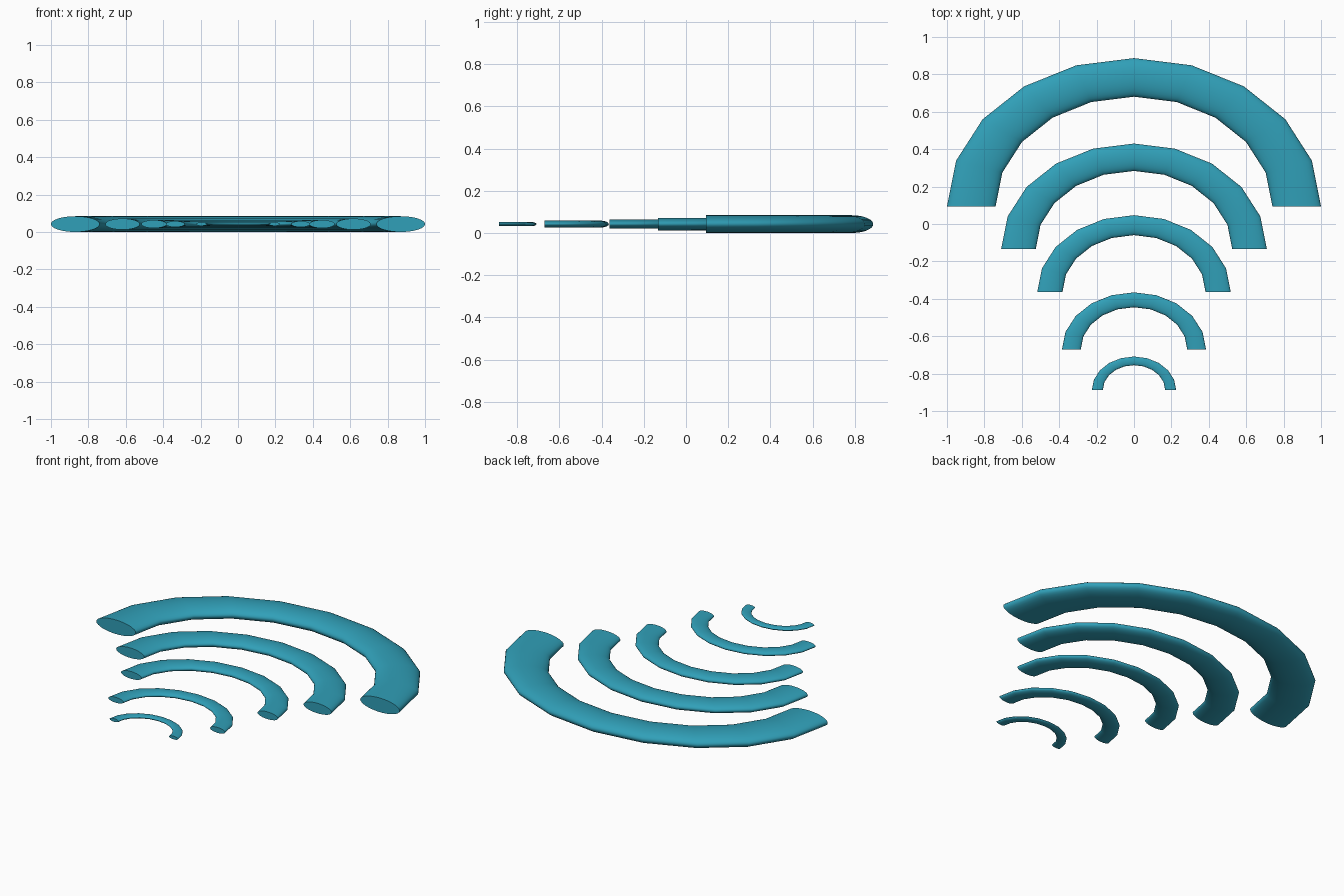
import bpy, bmesh, math

if "Cube" in bpy.data.objects:
    bpy.data.objects.remove(bpy.data.objects["Cube"])

teal = bpy.data.materials.new("teal")
teal.diffuse_color = (0.03, 0.35, 0.48, 1)
teal.use_nodes = True
teal.node_tree.nodes["Principled BSDF"].inputs["Base Color"].default_value = teal.diffuse_color

HALF_HEIGHT = 0.042   # of the largest arch, for an outer radius of 1
SQUASH = 0.793        # y radius relative to x radius
SEGMENTS, SIDES = 10, 32


def half_ring(name, radius, base_y):
    """Flattened half torus with closed ends, lying on its side."""
    bm = bmesh.new()
    rings = []
    for i in range(SEGMENTS + 1):
        a = math.pi * i / SEGMENTS
        ring = []
        for j in range(SIDES):
            b = 2 * math.pi * j / SIDES
            r = 0.87 + 0.13 * math.cos(b)
            ring.append(bm.verts.new((
                radius * r * math.cos(a),
                base_y + radius * SQUASH * r * math.sin(a),
                HALF_HEIGHT + radius * HALF_HEIGHT * math.sin(b))))
        rings.append(ring)
    for r0, r1 in zip(rings, rings[1:]):
        for j in range(SIDES):
            k = (j + 1) % SIDES
            bm.faces.new((r0[j], r0[k], r1[k], r1[j]))
    # flat end caps
    bm.faces.new(rings[0])
    bm.faces.new(rings[-1])
    bmesh.ops.recalc_face_normals(bm, faces=bm.faces)
    mesh = bpy.data.meshes.new(name)
    bm.to_mesh(mesh)
    bm.free()
    mesh.materials.append(teal)
    obj = bpy.data.objects.new(name, mesh)
    bpy.context.collection.objects.link(obj)
    bpy.ops.object.select_all(action='DESELECT')
    obj.select_set(True)
    bpy.context.view_layer.objects.active = obj
    bpy.ops.object.shade_smooth_by_angle(angle=math.radians(40))


# Five arches, largest at the back
for name, radius, base_y in [
    ("largest_arch", 1.0, 0.094),
    ("large_arch", 0.71, -0.133),
    ("middle_arch", 0.517, -0.363),
    ("small_arch", 0.385, -0.671),
    ("smallest_arch", 0.225, -0.887),
]:
    half_ring(name, radius, base_y)
